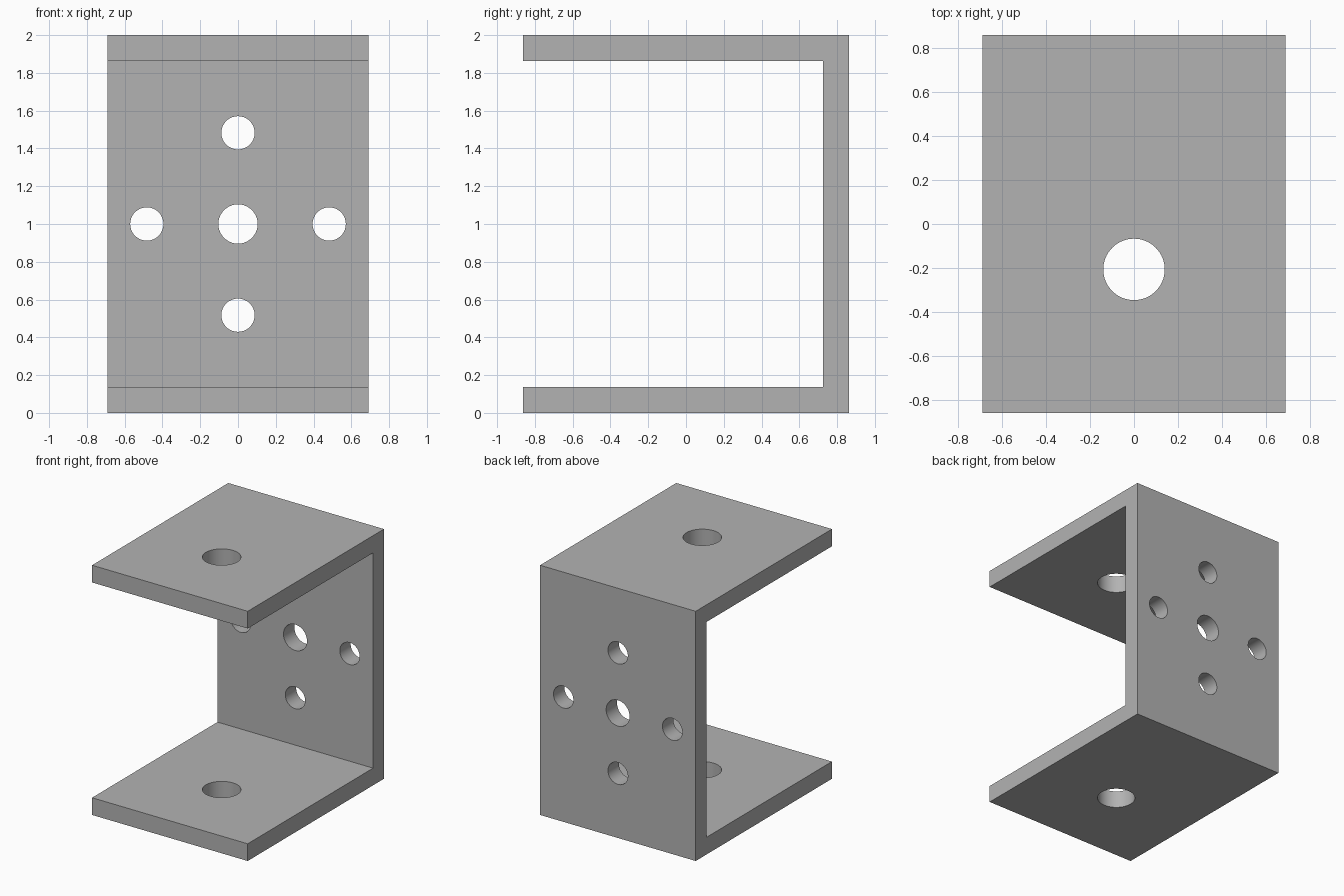
import bpy, bmesh, math
from mathutils import Matrix, Vector

cube = bpy.data.objects.get("Cube")
if cube:
    bpy.data.objects.remove(cube, do_unlink=True)

UNIT = 2 / 58            # bracket is 58 units tall
WIDTH, DEPTH, HEIGHT, WALL = (n * UNIT for n in (40, 50, 58, 4))

steel = bpy.data.materials.new("steel grey")
steel.use_nodes = True
GREY = (0.45, 0.45, 0.45, 1)
steel.diffuse_color = GREY
steel.node_tree.nodes["Principled BSDF"].inputs["Base Color"].default_value = GREY


def make_object(name, bm):
    bmesh.ops.recalc_face_normals(bm, faces=bm.faces)
    mesh = bpy.data.meshes.new(name)
    bm.to_mesh(mesh)
    bm.free()
    mesh.materials.append(steel)
    obj = bpy.data.objects.new(name, mesh)
    bpy.context.collection.objects.link(obj)
    return obj


# U-shaped bracket: side profile extruded across the width
front, back, inner = -DEPTH / 2, DEPTH / 2, DEPTH / 2 - WALL
profile = [(front, 0), (back, 0), (back, HEIGHT), (front, HEIGHT),
           (front, HEIGHT - WALL), (inner, HEIGHT - WALL), (inner, WALL), (front, WALL)]
bm = bmesh.new()
face = bm.faces.new([bm.verts.new((-WIDTH / 2, y, z)) for y, z in profile])
side = bmesh.ops.extrude_face_region(bm, geom=[face])
bmesh.ops.translate(bm, vec=(WIDTH, 0, 0),
                    verts=[v for v in side["geom"] if isinstance(v, bmesh.types.BMVert)])
bracket = make_object("u_bracket", bm)

# Hole cutters: one vertical through both flanges, five through the back plate
holes = bmesh.new()


def add_hole(centre, radius, length, turn=0):
    matrix = Matrix.Translation(Vector(centre)) @ Matrix.Rotation(turn, 4, "X")
    bmesh.ops.create_cone(holes, cap_ends=True, segments=64, radius1=radius,
                          radius2=radius, depth=length, matrix=matrix)


MIDDLE, SPACING = HEIGHT / 2, 14 * UNIT
add_hole((0, -6 * UNIT, MIDDLE), 0.14, HEIGHT * 1.2)
add_hole((0, back - WALL / 2, MIDDLE), 0.104, WALL * 2, math.pi / 2)
for dx, dz in ((1, 0), (-1, 0), (0, 1), (0, -1)):
    add_hole((dx * SPACING, back - WALL / 2, MIDDLE + dz * SPACING),
             0.088, WALL * 2, math.pi / 2)
cutter = make_object("hole_cutter", holes)
cutter.hide_render = True

# Cut the holes, then drop the cutter
drill = bracket.modifiers.new("drill", "BOOLEAN")
drill.operation = "DIFFERENCE"
drill.solver = "EXACT"
drill.object = cutter
bpy.ops.object.select_all(action="DESELECT")
bpy.context.view_layer.objects.active = bracket
bracket.select_set(True)
bpy.ops.object.modifier_apply(modifier=drill.name)
bpy.data.objects.remove(cutter, do_unlink=True)
bpy.ops.object.shade_smooth_by_angle(angle=math.radians(30))
